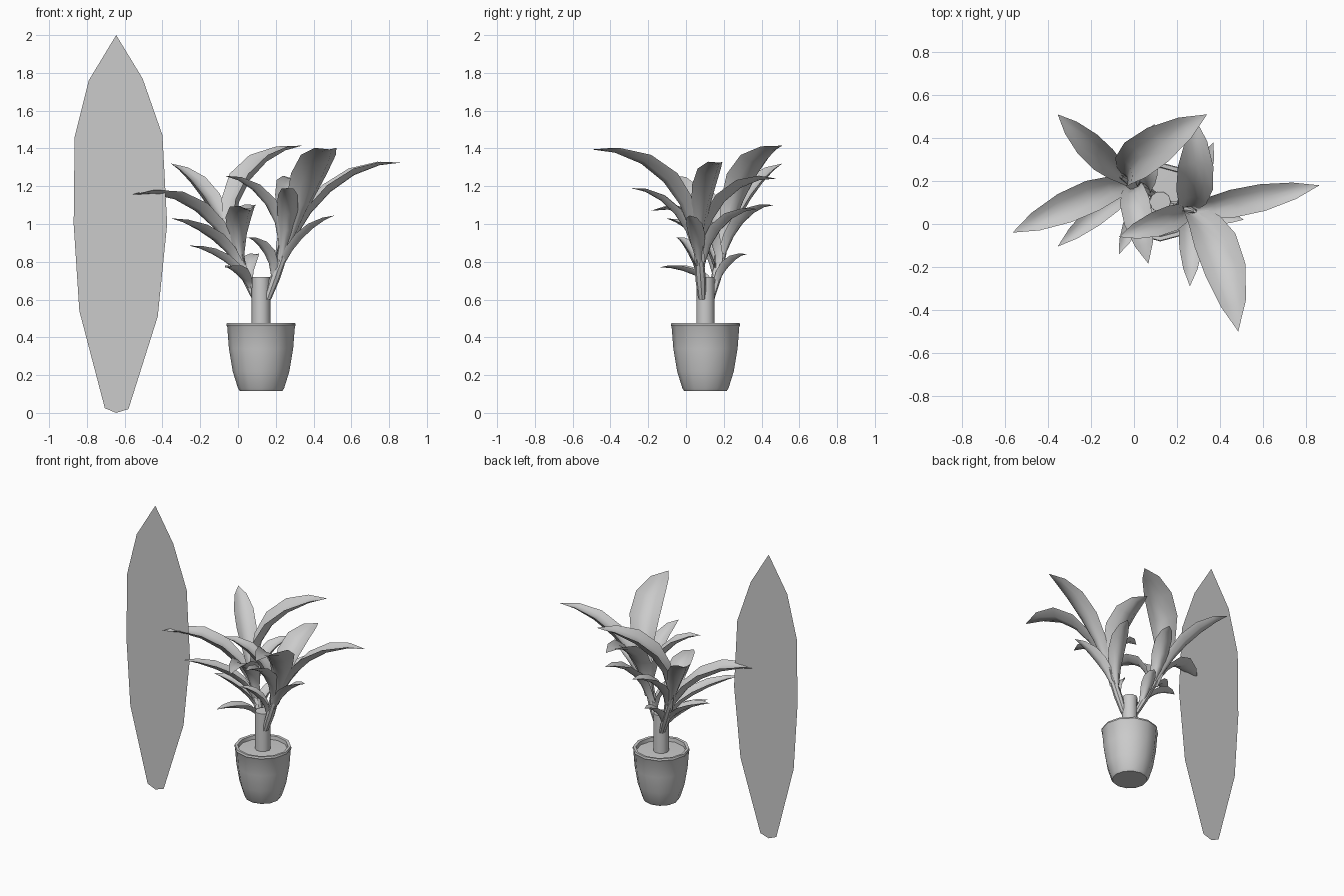
import bpy, bmesh, math
from mathutils import Vector

if "Cube" in bpy.data.objects:
    bpy.data.objects.remove(bpy.data.objects["Cube"])


def make_object(name, verts, faces, angle=40, solid=True):
    mesh = bpy.data.meshes.new(name)
    mesh.from_pydata(verts, [], faces)
    ob = bpy.data.objects.new(name, mesh)
    bpy.context.collection.objects.link(ob)
    bm = bmesh.new()
    bm.from_mesh(mesh)
    bmesh.ops.remove_doubles(bm, verts=bm.verts, dist=0.0001)
    if solid:
        bmesh.ops.recalc_face_normals(bm, faces=bm.faces)
    bm.to_mesh(mesh)
    bm.free()
    bpy.ops.object.select_all(action='DESELECT')
    ob.select_set(True)
    bpy.context.view_layer.objects.active = ob
    bpy.ops.object.shade_smooth_by_angle(angle=math.radians(angle))
    return ob


def grid_faces(rows, cols):
    return [(i * cols + j, i * cols + (j + 1) % cols,
             (i + 1) * cols + (j + 1) % cols, (i + 1) * cols + j)
            for i in range(rows - 1) for j in range(cols)]


def tube(name, path, sides):
    # path: (x, y, z, radius), rings kept horizontal
    verts = [(x + r * math.cos(2 * math.pi * j / sides),
              y + r * math.sin(2 * math.pi * j / sides), z)
             for x, y, z, r in path for j in range(sides)]
    return make_object(name, verts, grid_faces(len(path), sides))


def lathe(name, profile, centre, sides):
    return tube(name, [(*centre, z, r) for r, z in profile], sides)


def leaf(name, base, axis, tip, width, droop, reach, sway):
    # closed, folded blade: rises along the shoot, then arches out to the tip
    tip = Vector(tip)
    p1 = base + axis * 1.1 * (tip.z - base.z)
    p2 = p1.lerp(tip, reach)
    p2.z = tip.z + droop
    out = tip - p1
    out.z = 0
    side = Vector((0, 0, 1)).cross(out.normalized())
    p2 += side * sway
    stations = [(0, .3), (.2, .42), (.4, .75), (.57, 1), (.74, .97), (.89, .6), (1, 0)]
    verts = []
    for t, w in stations:
        u = 1 - t
        p = base * u**3 + p1 * 3 * u * u * t + p2 * 3 * u * t * t + tip * t**3
        tan = ((p1 - base) * u * u + (p2 - p1) * 2 * u * t + (tip - p2) * t * t).normalized()
        up = tan.cross(side).normalized()
        h = max(width * w, .035 * (w > 0) * u) / 2
        fold = 0.75 - 0.45 * t
        thick = 0.016 * min(1, 3 * u)
        top_row = [p + side * s * h + up * (s * s * h * fold) for s in (-1, -.5, 0, .5, 1)]
        under = [top_row[k] - up * thick for k in (3, 2, 1)]
        verts += top_row + under
    return make_object(name, verts, grid_faces(len(stations), 8), angle=60)


# Pot with rim and soil
CENTRE = (0.122, 0.103)
lathe("pot", [(0, .115), (.112, .115), (.122, .13), (.15, .22), (.17, .34), (.179, .455),
              (.184, .465), (.18, .477), (.162, .475), (.158, .44)], CENTRE, 12)
lathe("soil", [(.16, .45), (.05, .455), (0, .455)], CENTRE, 12)

# Trunk
lathe("trunk", [(.05, .44), (.049, .72), (0, .72)], CENTRE, 10)

# Two leafy shoots growing from the trunk
shoots = {
    "left": (Vector((.095, .13, .60)), Vector((-.06, .22, .96))),
    "right": (Vector((.155, .085, .60)), Vector((.285, .06, .96))),
}
for key, (a, b) in shoots.items():
    rings = [(*a.lerp(b, t), r) for t, r in ((0, .02), (.3, .028), (.65, .024), (1, .008))]
    tube(key + "_shoot", rings, 8)

# Leaves: shoot, height along it, tip, width, droop, reach, sideways sway
leaves = [
    ("left", .50, (-.355, .51, 1.32), .13, -.08, .35, 0),
    ("left", .60, (.34, .51, 1.415), .19, -.04, .25, 0),
    ("left", .45, (-.565, -.04, 1.155), .15, .07, .35, 0),
    ("left", .40, (.067, -.185, 1.07), .14, .07, .25, 0),
    ("left", .30, (-.355, -.105, 1.03), .10, -.04, .35, 0),
    ("left", .45, (.095, .465, 1.10), .11, .00, .3, 0),
    ("left", .20, (-.255, .10, .885), .09, -.02, .4, 0),
    ("left", .12, (-.07, -.14, .77), .08, .02, .4, 0),
    ("left", .12, (.10, .32, .84), .08, .00, .4, 0),
    ("right", .50, (.863, .18, 1.325), .13, .01, .35, 0),
    ("right", .55, (.485, -.50, 1.395), .20, .00, .3, .07),
    ("right", .50, (.29, .48, 1.24), .17, .03, .3, 0),
    ("right", .45, (-.07, -.06, 1.255), .12, -.03, .35, 0),
    ("right", .30, (.51, .02, 1.045), .09, -.05, .35, 0),
    ("right", .40, (.26, -.29, 1.19), .11, -.02, .3, 0),
    ("right", .25, (.37, .38, 1.08), .11, .00, .3, 0),
    ("right", .18, (.05, -.05, .93), .08, -.02, .35, 0),
]
for i, (key, t, tip, width, droop, reach, sway) in enumerate(leaves):
    a, b = shoots[key]
    leaf(f"{key}_leaf_{i + 1}", a.lerp(b, t), b - a, tip, width, droop, reach, sway)

# Flat upright board beside the plant
outline = [(-.645, 2), (-.79, 1.76), (-.865, 1.46), (-.87, 1), (-.84, .54), (-.705, .025),
           (-.645, 0), (-.58, .02), (-.425, .51), (-.375, 1), (-.40, 1.47), (-.505, 1.77)]
make_object("flat_board", [(x, 0, z) for x, z in outline],
            [tuple(range(len(outline)))], solid=False)
